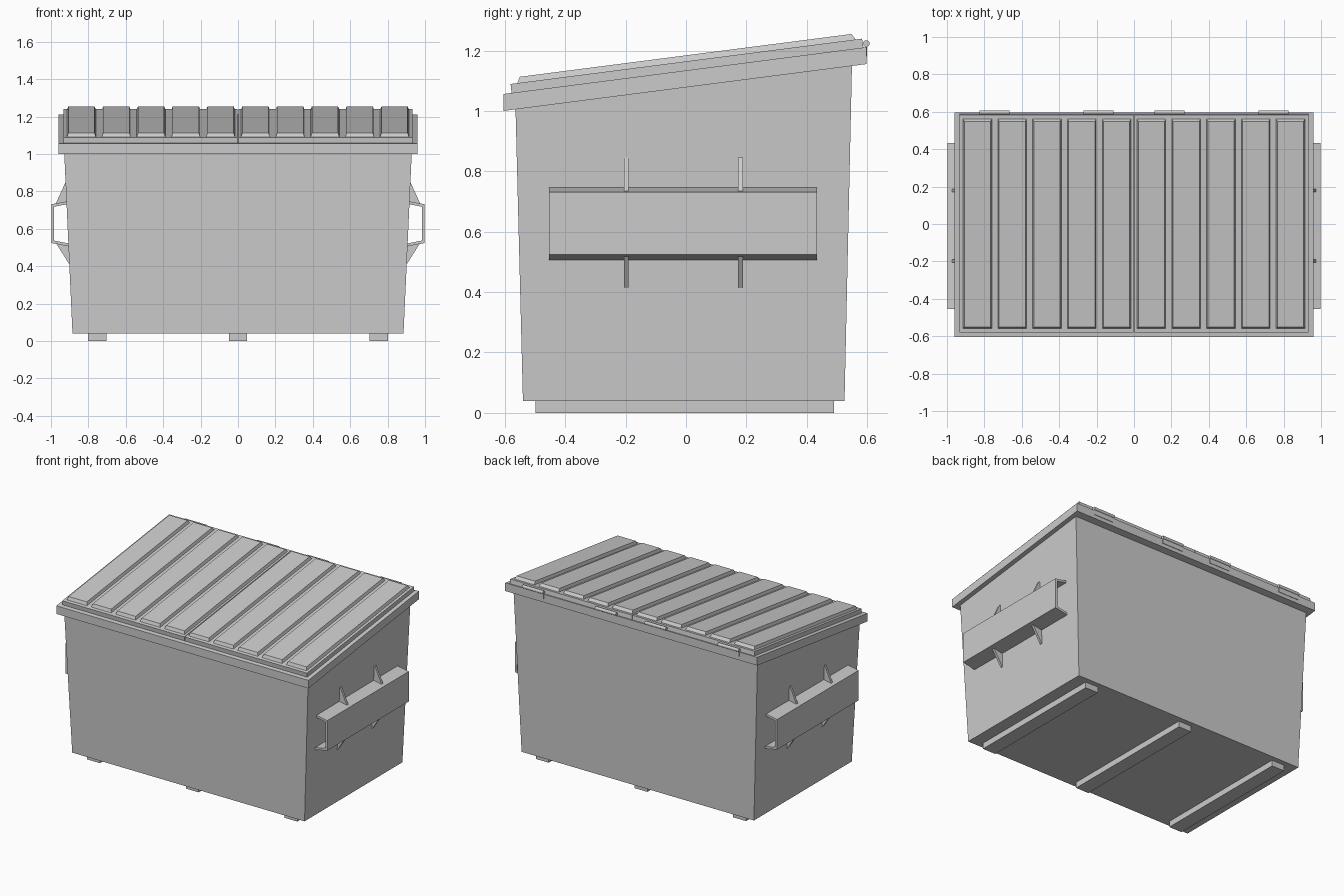
import bpy
import bmesh
from math import radians
from mathutils import Vector

cube = bpy.data.objects.get("Cube")
if cube:
    bpy.data.objects.remove(cube)

steel = bpy.data.materials.new("grey_steel")
steel.use_nodes = True
GREY = (0.6, 0.6, 0.6, 1)
steel.diffuse_color = GREY
steel.node_tree.nodes["Principled BSDF"].inputs["Base Color"].default_value = GREY

SLOPE = 0.129


def sloped(mid):
    """Height rule for a plane rising towards the back."""
    return lambda y: mid + SLOPE * y


def flat(z):
    return lambda y: z


def finish(name, bm):
    bmesh.ops.recalc_face_normals(bm, faces=bm.faces)
    mesh = bpy.data.meshes.new(name)
    bm.to_mesh(mesh)
    bm.free()
    mesh.materials.append(steel)
    obj = bpy.data.objects.new(name, mesh)
    bpy.context.collection.objects.link(obj)
    return obj


def loft(name, lower, upper):
    """Solid between two rectangles (x0, x1, y0, y1, height rule)."""
    bm = bmesh.new()
    rings = []
    for x0, x1, y0, y1, z in (lower, upper):
        corners = ((x0, y0), (x1, y0), (x1, y1), (x0, y1))
        rings.append([bm.verts.new((x, y, z(y))) for x, y in corners])
    low, top = rings
    bm.faces.new(low)
    bm.faces.new(top)
    for i in range(4):
        j = (i + 1) % 4
        bm.faces.new((low[i], low[j], top[j], top[i]))
    return finish(name, bm)


def extrude_xz(name, profile, y0, y1, side):
    """Extrude an x-z outline along y; side is 1 or -1 to mirror it."""
    bm = bmesh.new()
    face = bm.faces.new([bm.verts.new((side * x, y0, z)) for x, z in profile])
    ext = bmesh.ops.extrude_face_region(bm, geom=[face])
    moved = [v for v in ext["geom"] if isinstance(v, bmesh.types.BMVert)]
    bmesh.ops.translate(bm, verts=moved, vec=Vector((0, y1 - y0, 0)))
    return finish(name, bm)


# Tapered bin and the sloping rim around its mouth
loft("bin_body", (-0.885, 0.885, -0.54, 0.525, flat(0.04)),
     (-0.93, 0.93, -0.565, 0.55, sloped(1.1)))
loft("rim", (-0.96, 0.96, -0.605, 0.597, sloped(1.078)),
     (-0.96, 0.96, -0.605, 0.597, sloped(1.134)))

# Two lid halves, each with five raised panels
for side, label in ((-1, "right"), (1, "left")):
    x0, x1 = sorted((side * 0.002, side * 0.932))
    loft(f"lid_{label}", (x0, x1, -0.577, 0.588, sloped(1.13)),
         (x0, x1, -0.581, 0.583, sloped(1.164)))
    for i in range(5):
        x = side * (0.093 + 0.186 * i)
        loft(f"lid_panel_{label}_{i + 1}",
             (x - 0.078, x + 0.078, -0.56, 0.565, sloped(1.16)),
             (x - 0.07, x + 0.07, -0.55, 0.548, sloped(1.184)))

# Skids under the floor
for i, x in enumerate((-0.752, 0, 0.752)):
    loft(f"skid_{i + 1}", (x - 0.049, x + 0.049, -0.498, 0.49, flat(0)),
         (x - 0.049, x + 0.049, -0.498, 0.49, flat(0.042)))

# Lifting channels with gussets on both ends
channel = ((0.905, 0.748), (0.998, 0.731), (0.998, 0.524), (0.895, 0.504),
           (0.895, 0.519), (0.983, 0.537), (0.983, 0.718), (0.905, 0.733))
upper_gusset = ((0.915, 0.845), (0.924, 0.845), (0.975, 0.733), (0.91, 0.744))
lower_gusset = ((0.895, 0.413), (0.904, 0.413), (0.972, 0.521), (0.895, 0.507))
for side, label in ((-1, "right"), (1, "left")):
    extrude_xz(f"lift_channel_{label}", channel, -0.454, 0.434, side)
    for y, place in ((-0.198, "front"), (0.18, "back")):
        for shape, level in ((upper_gusset, "upper"), (lower_gusset, "lower")):
            extrude_xz(f"gusset_{label}_{place}_{level}", shape,
                       y - 0.008, y + 0.008, side)

# Hinge barrels and their plates along the back edge
for i, x in enumerate((-0.745, -0.19, 0.19, 0.745)):
    bpy.ops.mesh.primitive_cylinder_add(
        vertices=16, radius=0.011, depth=0.16,
        location=(x, 0.597, 1.223), rotation=(0, radians(90), 0))
    barrel = bpy.context.object
    barrel.name = f"hinge_barrel_{i + 1}"
    barrel.data.materials.append(steel)
    bpy.ops.object.shade_smooth_by_angle()
    loft(f"hinge_plate_{i + 1}", (x - 0.08, x + 0.08, 0.594, 0.6, flat(1.18)),
         (x - 0.08, x + 0.08, 0.594, 0.6, flat(1.222)))
